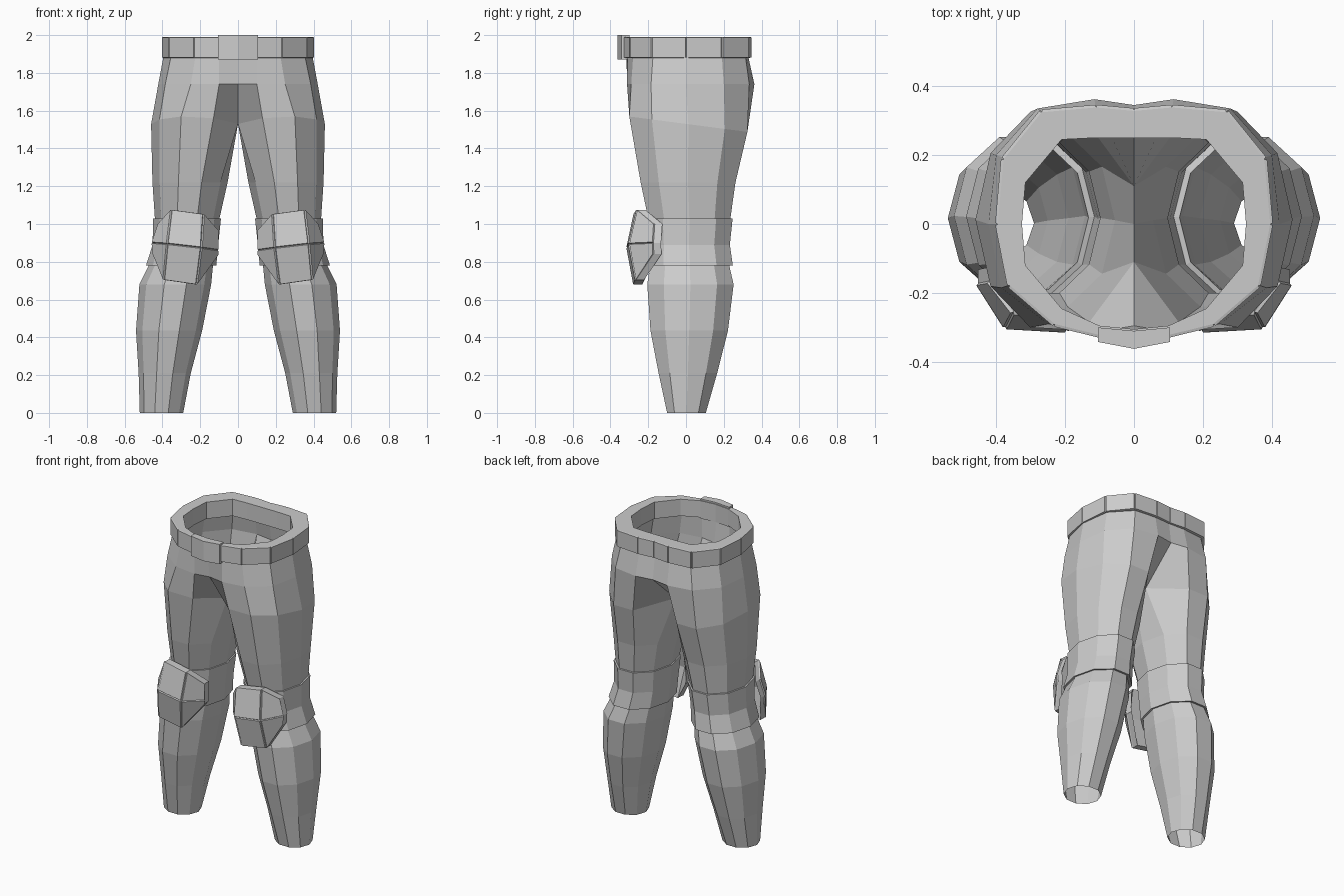
import bpy, bmesh, math

if "Cube" in bpy.data.objects:
    bpy.data.objects.remove(bpy.data.objects["Cube"])

grey = bpy.data.materials.new("plain grey")
grey.diffuse_color = (0.6, 0.6, 0.6, 1)
grey.use_nodes = True
grey.node_tree.nodes["Principled BSDF"].inputs["Base Color"].default_value = grey.diffuse_color


def finish(name, bm):
    """Turn a half mesh into an object mirrored across x = 0."""
    me = bpy.data.meshes.new(name)
    bm.to_mesh(me)
    bm.free()
    me.materials.append(grey)
    ob = bpy.data.objects.new(name, me)
    bpy.context.collection.objects.link(ob)
    mod = ob.modifiers.new("mirror", 'MIRROR')
    mod.use_clip = True
    mod.merge_threshold = 0.002
    return ob


def leg_ring(z, x_in, x_out, y_front, y_back, tilt=0.0):
    """Ten points: 0 outer side, 1-4 back, 5 inner side, 6-9 front."""
    cx, rx = (x_in + x_out) / 2, (x_out - x_in) / 2
    cy, ry = (y_front + y_back) / 2, (y_back - y_front) / 2
    pts = []
    for k in range(10):
        a = k * math.tau / 10
        y = cy + ry * math.sin(a) / math.sin(math.radians(72))
        pts.append((cx + rx * math.cos(a), y, z + tilt * y))
    return pts


def hip_ring(z, back, front):
    """Half ring over the hips; slot 5 stays open between the legs."""
    return [(x, y, z) for x, y in back] + [None] + [(x, y, z) for x, y in front]


# Trousers: hips, thighs, stepped knee bands and calves in one open shell
crotch = leg_ring(1.53, 0.0, 0.46, -0.30, 0.325, -0.13)
crotch[4:7] = [(0, 0.11, 1.53), (0, 0, 1.53), (0, -0.11, 1.53)]
crotch[7] = (0.13, -0.285, 1.56)
rings = [
    hip_ring(1.885, [(.395, 0), (.37, .19), (.255, .315), (.11, .33), (0, .325)],
             [(0, -.315), (.1, -.31), (.225, -.28), (.355, -.175)]),
    hip_ring(1.74, [(.422, 0), (.40, .2), (.28, .335), (.115, .362), (0, .345)],
             [(0, -.295), (.1, -.312), (.25, -.29), (.385, -.185)]),
    crotch,
    leg_ring(1.22, 0.055, 0.453, -0.24, 0.262),
    leg_ring(1.03, 0.098, 0.44, -0.20, 0.235),
    leg_ring(1.03, 0.09, 0.45, -0.21, 0.247),
    leg_ring(0.89, 0.105, 0.452, -0.20, 0.232),
    leg_ring(0.78, 0.115, 0.487, -0.205, 0.248),
    leg_ring(0.785, 0.132, 0.47, -0.19, 0.228),
    leg_ring(0.68, 0.142, 0.522, -0.205, 0.252),
    leg_ring(0.435, 0.19, 0.54, -0.188, 0.222),
    leg_ring(0.21, 0.25, 0.526, -0.145, 0.165),
    leg_ring(0.0, 0.29, 0.52, -0.10, 0.105),
]
bm = bmesh.new()
loops = [[p and bm.verts.new(p) for p in r] for r in rings]
for a, b in zip(loops, loops[1:]):
    for k in range(10):
        n = (k + 1) % 10
        if a[k] and a[n]:
            bm.faces.new((a[k], b[k], b[n], a[n]))
finish("trousers", bm)

# Belt: half ring from front centre to back centre, with raised outer plates
outer = [(0, -.332), (.1, -.322), (.23, -.29), (.36, -.178), (.395, 0),
         (.378, .188), (.268, .324), (.11, .338), (0, .328)]
inner = [(0, -.305), (.1, -.295), (.21, -.245), (.315, -.12), (.325, 0),
         (.315, .12), (.21, .245), (.11, .25), (0, .25)]
bm = bmesh.new()
sections = [[bm.verts.new((*p, z)) for p, z in
             ((o, 1.88), (o, 1.99), (i, 1.99), (i, 1.88))]
            for o, i in zip(outer, inner)]
plates = []
for a, b in zip(sections, sections[1:]):
    for k in range(4):
        n = (k + 1) % 4
        f = bm.faces.new((a[k], b[k], b[n], a[n]))
        if k == 0:
            plates.append(f)
bm.normal_update()
bmesh.ops.inset_individual(bm, faces=plates, thickness=0.003, depth=0.008)
finish("belt", bm)

# Buckle: shallow pointed block on the belt front
bm = bmesh.new()
plan = [(0, -.362), (.105, -.342), (.105, -.30), (0, -.31)]
low = [bm.verts.new((*p, 1.87)) for p in plan]
high = [bm.verts.new((*p, 2.0)) for p in plan]
bm.faces.new(low[::-1])
bm.faces.new(high)
for k in range(3):
    bm.faces.new((low[k], low[k + 1], high[k + 1], high[k]))
finish("buckle", bm)

# Knee pads: two rows of three raised plates, thickened towards the leg
grid = [
    [(.42, -.165, 1.0), (.35, -.255, 1.075), (.185, -.27, 1.053), (.108, -.19, .968)],
    [(.452, -.172, .9), (.372, -.298, .895), (.197, -.308, .875), (.108, -.195, .862)],
    [(.447, -.17, .84), (.39, -.262, .704), (.222, -.272, .68), (.108, -.19, .836)],
]
bm = bmesh.new()
rows = [[bm.verts.new(p) for p in r] for r in grid]
plates = [bm.faces.new((a[k], a[k + 1], b[k + 1], b[k]))
          for a, b in zip(rows, rows[1:]) for k in range(3)]
bm.normal_update()
if plates[1].normal.y > 0:
    bmesh.ops.reverse_faces(bm, faces=plates)
bm.normal_update()
back = bmesh.ops.extrude_face_region(bm, geom=plates, use_keep_orig=True)["geom"]
for v in (g for g in back if isinstance(g, bmesh.types.BMVert)):
    v.co.y += 0.04
bmesh.ops.reverse_faces(bm, faces=[g for g in back if isinstance(g, bmesh.types.BMFace)])
bmesh.ops.recalc_face_normals(bm, faces=bm.faces)
bmesh.ops.inset_individual(bm, faces=plates, thickness=0.004, depth=0.008)
finish("knee_pads", bm)
